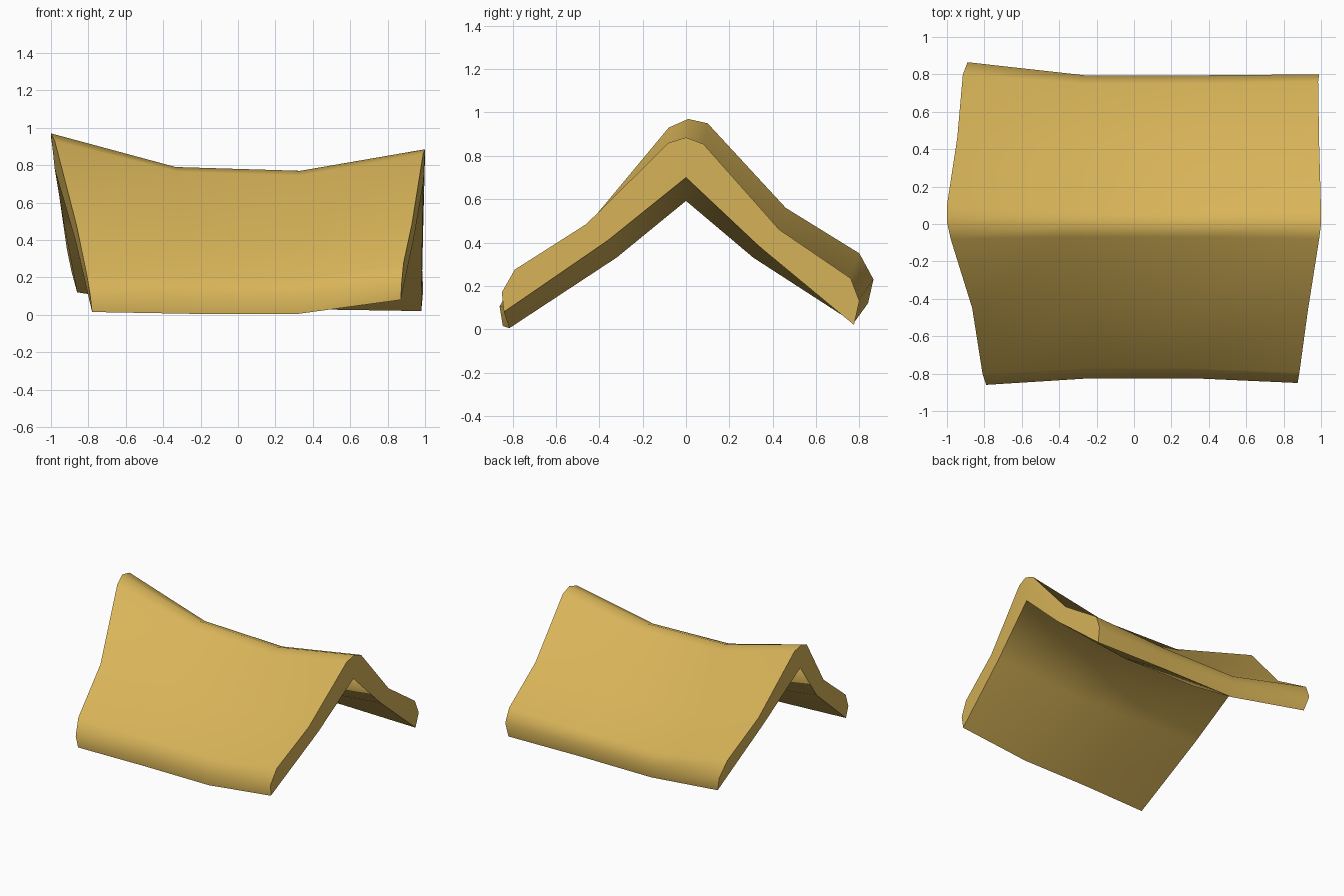
import bpy, bmesh
from mathutils import Vector

if "Cube" in bpy.data.objects:
    bpy.data.objects.remove(bpy.data.objects["Cube"])

# End outlines (x, y, z): front tip, over the ridge, back tip, then the inside
LEFT = [(-.78, -.845, .015), (-.79, -.86, .105), (-.81, -.80, .22), (-.865, -.45, .485),
        (-.98, -.08, .93), (-1, .01, .97), (-1, .10, .95), (-.945, .46, .56),
        (-.915, .80, .35), (-.89, .865, .23), (-.86, .84, .12),
        (-.93, .37, .48), (-.98, 0, .78), (-.87, -.36, .40)]
RIGHT = [(.87, -.84, .08), (.875, -.85, .17), (.885, -.79, .275), (.93, -.46, .485),
         (.99, -.08, .86), (1, 0, .885), (1, .08, .855), (.99, .43, .46),
         (.985, .76, .235), (.99, .80, .13), (.98, .775, .02),
         (.985, .34, .38), (.99, 0, .70), (.94, -.36, .41)]
# Middle outline (y, z), shared by the two inner stations
MIDDLE = [(-.815, .005), (-.825, .10), (-.77, .20), (-.42, .42), (-.07, .755), (0, .78),
          (.07, .755), (.42, .42), (.75, .22), (.795, .13), (.775, .03),
          (.31, .335), (0, .60), (-.32, .335)]


def middle_ring(t, lift):
    return [(l[0] + (r[0] - l[0]) * t, y, z + lift * z)
            for l, r, (y, z) in zip(LEFT, RIGHT, MIDDLE)]


rings = [LEFT, middle_ring(1 / 3, .013), middle_ring(2 / 3, -.013), RIGHT]
n = len(LEFT)
bm = bmesh.new()
verts = [[bm.verts.new(Vector(p)) for p in ring] for ring in rings]

# Skin between stations
for a, b in zip(verts, verts[1:]):
    for i in range(n):
        j = (i + 1) % n
        bm.faces.new((a[i], a[j], b[j], b[i]))

# End caps
for ring in (verts[0], verts[-1]):
    for ids in ((0, 1, 2, 3, 13), (13, 3, 4, 5, 12), (12, 5, 6, 7, 11), (11, 7, 8, 9, 10)):
        bm.faces.new([ring[i] for i in ids])

bmesh.ops.recalc_face_normals(bm, faces=bm.faces)
for f in bm.faces:
    f.smooth = True

# Crisp eave tips and end outlines, soft everywhere else
for ring in (verts[0], verts[-1]):
    for i in range(n):
        bm.edges.get((ring[i], ring[(i + 1) % n])).smooth = False
for a, b in zip(verts, verts[1:]):
    for i in (0, 10):
        bm.edges.get((a[i], b[i])).smooth = False

mesh = bpy.data.meshes.new("thatched_roof")
bm.to_mesh(mesh)
bm.free()
straw = bpy.data.materials.new("straw yellow")
straw.diffuse_color = (.69, .46, .10, 1)
straw.use_nodes = True
straw.node_tree.nodes["Principled BSDF"].inputs["Base Color"].default_value = straw.diffuse_color
mesh.materials.append(straw)
roof = bpy.data.objects.new("thatched_roof", mesh)
bpy.context.collection.objects.link(roof)
